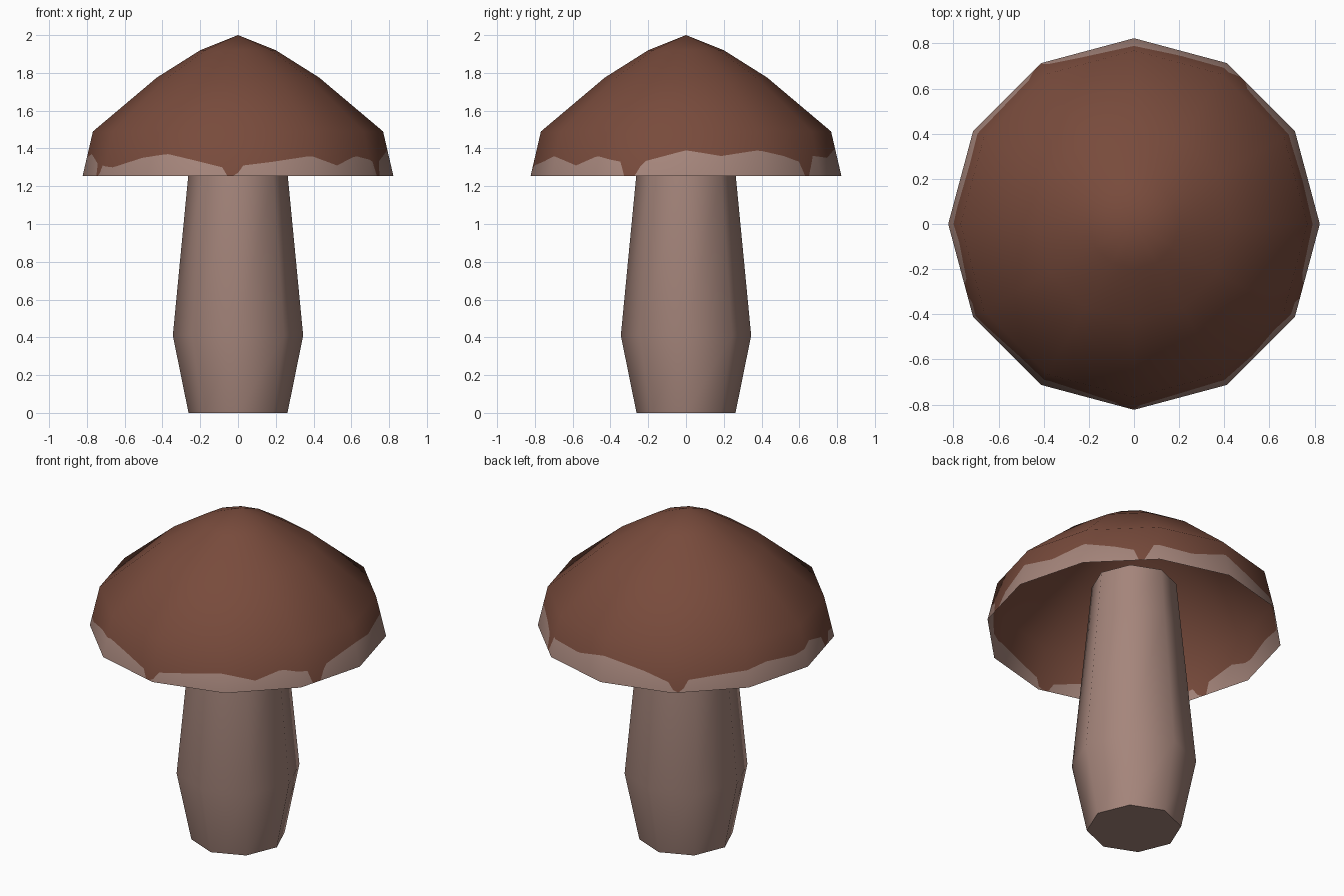
import bpy, bmesh, math
from mathutils import Vector

if "Cube" in bpy.data.objects:
    bpy.data.objects.remove(bpy.data.objects["Cube"])


def material(name, rgb):
    m = bpy.data.materials.new(name)
    m.diffuse_color = (*rgb, 1)
    m.use_nodes = True
    m.node_tree.nodes["Principled BSDF"].inputs["Base Color"].default_value = m.diffuse_color
    return m


brown = material("cap brown", (0.188, 0.070, 0.045))
pale = material("stem pale brown", (0.376, 0.235, 0.198))


def make_object(name, bm, mats):
    me = bpy.data.meshes.new(name)
    bm.to_mesh(me)
    bm.free()
    for m in mats:
        me.materials.append(m)
    ob = bpy.data.objects.new(name, me)
    bpy.context.collection.objects.link(ob)
    return ob


# stem: eight-sided, smooth sides, closed ends
def build_stem():
    bm = bmesh.new()
    rings = []
    for r, z in [(0.262, 0), (0.345, 0.41), (0.263, 1.26), (0.235, 1.55)]:
        rings.append([bm.verts.new((r * math.cos(i * math.pi / 4),
                                    r * math.sin(i * math.pi / 4), z)) for i in range(8)])
    for a, b in zip(rings, rings[1:]):
        for i in range(8):
            j = (i + 1) % 8
            bm.faces.new((a[i], a[j], b[j], b[i])).smooth = True
    bm.faces.new(rings[0][::-1])
    bm.faces.new(rings[-1])
    ob = make_object("stem", bm, [pale])
    for e in ob.data.edges:  # crisp end rims
        z = [ob.data.vertices[v].co.z for v in e.vertices]
        e.use_edge_sharp = max(z) < 0.01 or min(z) > 1.5


# wavy lower edge of the brown: (angle in degrees, height), with drips to the rim
WAVE = [(0, 1.39), (14, 1.36), (29, 1.39), (42, 1.36), (50, 1.33), (52, 1.25), (55, 1.25),
        (57, 1.36), (75, 1.35), (90, 1.40), (108, 1.35), (118, 1.31), (121, 1.25), (123, 1.25),
        (126, 1.32), (142, 1.34), (160, 1.36), (175, 1.34), (186, 1.37), (198, 1.32),
        (200, 1.25), (203, 1.25), (206, 1.31), (214, 1.30), (229, 1.35), (242, 1.37),
        (255, 1.33), (264, 1.30), (266, 1.25), (269, 1.25), (272, 1.31), (284, 1.33),
        (299, 1.36), (312, 1.31), (323, 1.36), (334, 1.33), (336, 1.25), (340, 1.25),
        (343, 1.33), (360, 1.39)]


def wave(deg):
    for (a, za), (b, zb) in zip(WAVE, WAVE[1:]):
        if a <= deg <= b:
            return max(1.252, za + (zb - za) * (deg - a) / (b - a))


# cap: open twelve-sided shell, split into brown and pale along the wave
def build_cap():
    profile = [(0.2, 1.92), (0.43, 1.775), (0.768, 1.49), (0.823, 1.253)]
    tilts = [(0.45, 0.89), (0.58, 0.81), (0.87, 0.5), (0.975, 0.22)]  # smooth normals
    n = 180
    bm = bmesh.new()
    normals = []

    def point(deg, r, z, tilt):
        t = math.radians(deg)
        s = r * math.cos(math.pi / 12) / math.cos(math.radians(deg % 30 - 15))
        normals.append(Vector((tilt[0] * math.cos(t), tilt[0] * math.sin(t), tilt[1])).normalized())
        return bm.verts.new((s * math.cos(t), s * math.sin(t), z))

    tip = bm.verts.new((0, 0, 2))
    normals.append(Vector((0, 0, 1)))
    cols = []
    for i in range(n):
        d = i * 360 / n
        col = [point(d, *p, t) for p, t in zip(profile[:3], tilts)]
        z = max(wave(d), 1.2545)
        f = (1.49 - z) / (1.49 - 1.253)
        mix = [a + (b - a) * f for a, b in zip(tilts[2], tilts[3])]
        col.append(point(d, 0.768 + 0.055 * f, z, mix))
        col.append(point(d, *profile[3], tilts[3]))
        cols.append(col)
    for i in range(n):
        a, b = cols[i], cols[(i + 1) % n]
        bm.faces.new((tip, a[0], b[0])).smooth = True
        for k in range(4):
            face = bm.faces.new((a[k], a[k + 1], b[k + 1], b[k]))
            face.smooth = True
            face.material_index = 1 if k == 3 else 0
    ob = make_object("cap", bm, [brown, pale])
    ob.data.normals_split_custom_set_from_vertices(normals)


build_stem()
build_cap()
